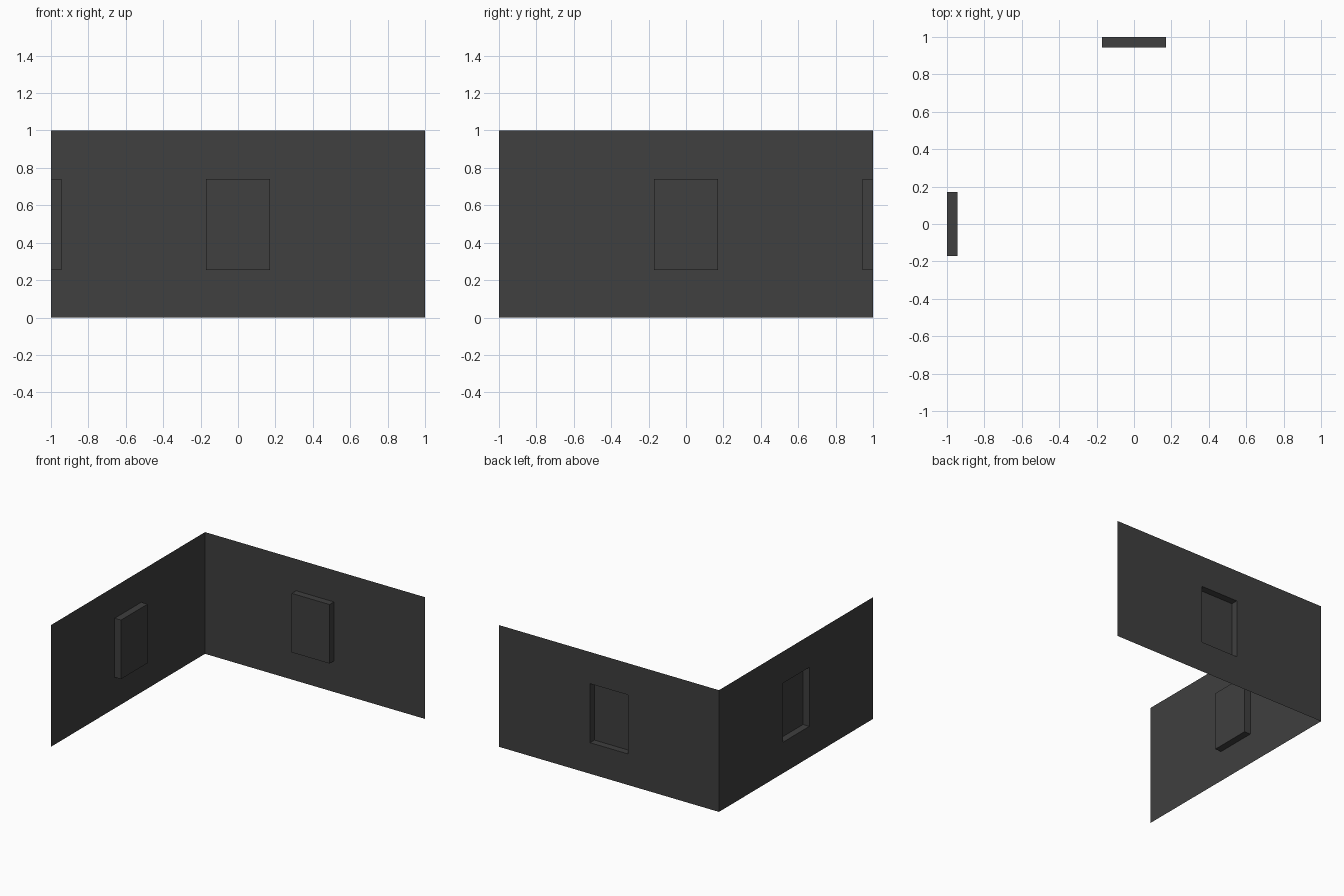
import bpy
import bmesh
from math import pi
from mathutils import Matrix

cube = bpy.data.objects.get("Cube")
if cube:
    bpy.data.objects.remove(cube, do_unlink=True)

# Single charcoal colour
COLOUR = (0.05, 0.05, 0.05, 1)
charcoal = bpy.data.materials.new("charcoal")
charcoal.use_nodes = True
charcoal.diffuse_color = COLOUR
charcoal.node_tree.nodes["Principled BSDF"].inputs["Base Color"].default_value = COLOUR

HALF, HEIGHT = 1.0, 1.0
WINDOW_HALF, SILL, LINTEL, DEPTH = 0.172, 0.255, 0.74, 0.057


def rectangle(bm, half, bottom, top, y):
    """Four corners, ordered so that a face on them looks into the room."""
    corners = ((-half, bottom), (half, bottom), (half, top), (-half, top))
    return [bm.verts.new((x, y, z)) for x, z in corners]


def wall(name, angle):
    """A thin wall sheet with a window bay pushed in towards the room."""
    bm = bmesh.new()
    rings = [rectangle(bm, HALF, 0, HEIGHT, HALF),
             rectangle(bm, WINDOW_HALF, SILL, LINTEL, HALF),
             rectangle(bm, WINDOW_HALF, SILL, LINTEL, HALF - DEPTH)]
    # Wall surround, then the sides of the bay
    for outer, inner in zip(rings, rings[1:]):
        for i in range(4):
            j = (i + 1) % 4
            bm.faces.new((outer[i], outer[j], inner[j], inner[i]))
    # Flat window panel
    bm.faces.new(rings[-1])
    bm.transform(Matrix.Rotation(angle, 4, "Z"))
    mesh = bpy.data.meshes.new(name)
    bm.to_mesh(mesh)
    bm.free()
    mesh.materials.append(charcoal)
    bpy.context.collection.objects.link(bpy.data.objects.new(name, mesh))


wall("back_wall", 0)
wall("right_wall", pi / 2)
